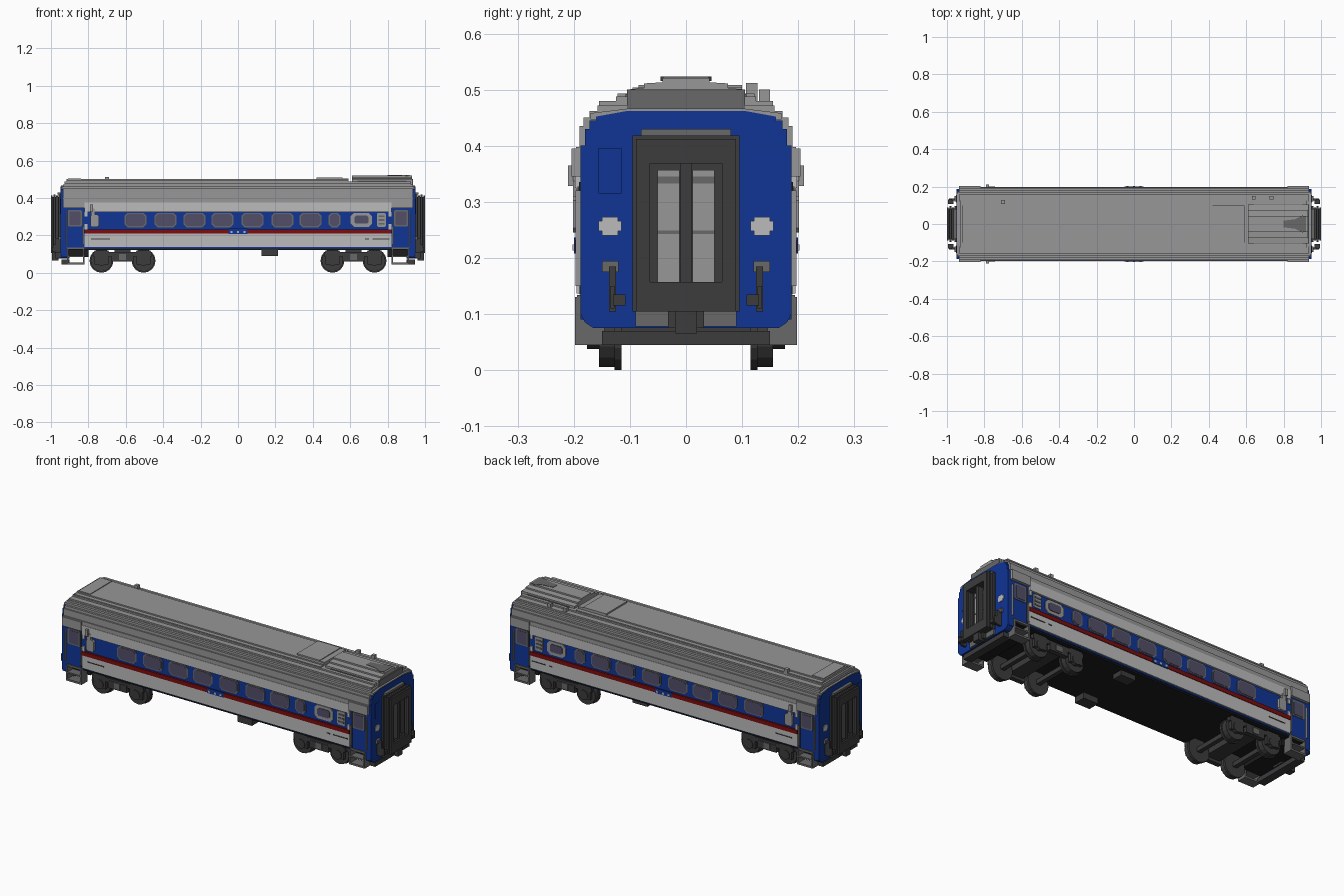
import bpy, bmesh, math
from mathutils import Matrix

cube = bpy.data.objects.get("Cube")
if cube:
    bpy.data.objects.remove(cube, do_unlink=True)


def material(name, r, g, b):
    m = bpy.data.materials.new(name)
    m.use_nodes = True
    m.diffuse_color = (r, g, b, 1)
    m.node_tree.nodes["Principled BSDF"].inputs["Base Color"].default_value = (r, g, b, 1)
    return m


SILVER = material("silver", 0.50, 0.50, 0.50)
ROOF = material("roof grey", 0.31, 0.31, 0.31)
MID = material("mid grey", 0.14, 0.14, 0.14)
DARK = material("dark grey", 0.045, 0.045, 0.045)
BLACK = material("underside black", 0.012, 0.012, 0.012)
BLUE = material("blue", 0.005, 0.035, 0.30)
RED = material("red", 0.20, 0.004, 0.004)
GLASS = material("window glass", 0.085, 0.075, 0.14)


def finish(name, bm, mat):
    bmesh.ops.recalc_face_normals(bm, faces=bm.faces)
    me = bpy.data.meshes.new(name)
    bm.to_mesh(me)
    bm.free()
    me.materials.append(mat)
    ob = bpy.data.objects.new(name, me)
    bpy.context.collection.objects.link(ob)
    return ob


def signs(mirror):
    return [(sx, sy) for sx in ((1, -1) if "x" in mirror else (1,))
            for sy in ((1, -1) if "y" in mirror else (1,))]


def boxes(name, mat, items, mirror=""):
    """Boxes given as x0, x1, y0, y1, z0, z1, repeated by mirroring."""
    bm = bmesh.new()
    for x0, x1, y0, y1, z0, z1 in items:
        for sx, sy in signs(mirror):
            m = Matrix.Translation((sx * (x0 + x1) / 2, sy * (y0 + y1) / 2, (z0 + z1) / 2))
            m = m @ Matrix.Diagonal((abs(x1 - x0), abs(y1 - y0), abs(z1 - z0), 1))
            bmesh.ops.create_cube(bm, size=1, matrix=m)
    return finish(name, bm, mat)


def prism(bm, pts, to3d, a, b):
    """Outline of 2D points, swept from a to b."""
    lo = [bm.verts.new(to3d(u, v, a)) for u, v in pts]
    hi = [bm.verts.new(to3d(u, v, b)) for u, v in pts]
    n = len(pts)
    bm.faces.new(lo)
    bm.faces.new(hi[::-1])
    for i in range(n):
        bm.faces.new((lo[i], lo[(i + 1) % n], hi[(i + 1) % n], hi[i]))


def section(name, mat, half, spans):
    """Half cross-section (y, z), mirrored in y and swept along x."""
    pts = half + [(-y, z) for y, z in reversed(half)]
    bm = bmesh.new()
    for a, b in spans:
        prism(bm, pts, lambda u, v, w: (w, u, v), a, b)
    return finish(name, bm, mat)


def side_plates(name, mat, rects, y0, y1, cut, mirror="y"):
    """Cut-corner plates on the side walls, given as x centre, width, z0, z1."""
    bm = bmesh.new()
    for xc, w, z0, z1 in rects:
        a, b, c = xc - w / 2, xc + w / 2, cut
        pts = [(a + c, z0), (b - c, z0), (b, z0 + c), (b, z1 - c),
               (b - c, z1), (a + c, z1), (a, z1 - c), (a, z0 + c)]
        for sx, sy in signs(mirror):
            prism(bm, [(sx * u, v) for u, v in pts],
                  lambda u, v, t: (u, sy * t, v), y0, y1)
    return finish(name, bm, mat)


# Body shell and floor
boxes("body_shell", BLUE, [(-0.93, 0.93, -0.188, 0.188, 0.13, 0.40)])
boxes("underfloor", BLACK, [(-0.92, 0.92, -0.182, 0.182, 0.122, 0.13)])
boxes("vestibule_floor", BLACK, [(0.80, 0.925, -0.15, 0.15, 0.085, 0.125)], "x")
end_half = [(0.165, 0.075), (0.18, 0.085), (0.188, 0.10), (0.188, 0.40), (0.18, 0.40), (0.18, 0.43),
            (0.172, 0.43), (0.172, 0.445), (0.16, 0.445), (0.16, 0.452), (0.105, 0.462)]
section("end_wall", BLUE, end_half, [(0.915, 0.948), (-0.948, -0.915)])

# Stepped roof
lower = [(0.196, 0.375), (0.196, 0.398), (0.190, 0.398), (0.190, 0.435), (0.183, 0.435),
         (0.183, 0.45), (0.172, 0.45), (0.172, 0.462), (0.158, 0.462), (0.158, 0.472), (0.14, 0.472)]
section("roof_lower", ROOF, lower, [(-0.935, 0.935)])
section("roof_middle", ROOF, [(0.155, 0.46), (0.155, 0.48), (0.125, 0.48), (0.125, 0.488), (0.10, 0.488)],
        [(-0.928, 0.925)])
section("roof_crown", ROOF, [(0.122, 0.48), (0.122, 0.493), (0.10, 0.493), (0.10, 0.50)], [(-0.918, 0.59)])
section("roof_end_rim", ROOF, [(0.17, 0.447), (0.17, 0.458), (0.105, 0.466)],
        [(0.93, 0.946), (-0.946, -0.93)])
boxes("roof_hatch", ROOF, [(0.42, 0.56, -0.085, 0.10, 0.49, 0.508),
                           (0.56, 0.59, -0.085, 0.10, 0.49, 0.504),
                           (-0.91, -0.84, -0.095, 0.095, 0.49, 0.504)])
boxes("roof_nub", ROOF, [(0.63, 0.65, 0.13, 0.15, 0.47, 0.50), (0.725, 0.745, 0.13, 0.15, 0.47, 0.50),
                         (-0.71, -0.69, 0.107, 0.127, 0.48, 0.512)])

# Raised equipment box on the roof
section("roof_box", ROOF, [(0.105, 0.46), (0.105, 0.50), (0.075, 0.503), (0.075, 0.511),
                           (0.042, 0.513), (0.042, 0.521)], [(0.61, 0.93)])
boxes("roof_box_end", MID, [(0.93, 0.936, -0.105, 0.105, 0.462, 0.50)])
boxes("roof_box_grille", MID, [(0.64, 0.90, 0.10, 0.108, 0.472, 0.492)], "y")
bm = bmesh.new()
prism(bm, [(0.80, -0.018), (0.86, -0.025), (0.90, -0.045), (0.92, -0.04),
           (0.92, 0.04), (0.90, 0.045), (0.86, 0.025), (0.80, 0.018)],
      lambda u, v, w: (u, v, w), 0.515, 0.523)
finish("roof_exhaust", bm, MID)

# Side panels and stripe
boxes("lower_side_panel", SILVER, [(-0.82, 0.82, 0.187, 0.195, 0.137, 0.21)], "y")
boxes("upper_side_panel", SILVER, [(-0.82, 0.82, 0.187, 0.198, 0.325, 0.376)], "y")
boxes("side_panel_end", SILVER, [(0.805, 0.82, 0.187, 0.195, 0.30, 0.33),
                                 (0.805, 0.82, 0.187, 0.195, 0.232, 0.26)], "xy")
boxes("red_stripe", RED, [(-0.82, 0.82, 0.187, 0.198, 0.21, 0.232)], "y")
boxes("stripe_badge", BLUE, [(-0.05, 0.05, 0.196, 0.200, 0.208, 0.236)], "y")
boxes("stripe_badge_dot", SILVER, [(x - 0.006, x + 0.006, 0.199, 0.202, 0.213, 0.224)
                                   for x in (-0.035, 0, 0.035)], "y")
boxes("side_number_plate", DARK, [(-0.785, -0.685, 0.194, 0.197, 0.178, 0.183),
                                  (0.68, 0.70, 0.194, 0.197, 0.178, 0.183),
                                  (0.72, 0.81, 0.194, 0.197, 0.178, 0.183)], "y")
boxes("vestibule_eave", ROOF, [(0.82, 0.935, 0.187, 0.204, 0.345, 0.395)], "xy")

# Passenger windows
wins = [(x, 0.104, 0.249, 0.314) for x in (-0.548, -0.388, -0.233, -0.083, 0.078, 0.238, 0.388)]
wins.append((0.516, 0.05, 0.249, 0.314))
side_plates("window_frame", MID, [(x, w + 0.014, a - 0.006, b + 0.006) for x, w, a, b in wins],
            0.187, 0.191, 0.016)
side_plates("window_glass", GLASS, wins, 0.188, 0.193, 0.014)
side_plates("service_window_frame", ROOF, [(0.66, 0.115, 0.245, 0.32)], 0.187, 0.193, 0.018)
side_plates("service_window_glass", GLASS, [(0.66, 0.075, 0.262, 0.305)], 0.188, 0.196, 0.008)
side_plates("vent_panel", ROOF, [(0.767, 0.048, 0.245, 0.32)], 0.187, 0.193, 0.006)
boxes("vent_slat", MID, [(0.75, 0.784, 0.19, 0.196, z, z + 0.009) for z in (0.257, 0.277, 0.297)], "y")
side_plates("side_lamp_plate", ROOF, [(-0.767, 0.045, 0.245, 0.31), (-0.775, 0.022, 0.30, 0.345)],
            0.187, 0.201, 0.008)
boxes("side_lamp", ROOF, [(-0.79, -0.775, 0.195, 0.21, 0.328, 0.365)], "y")

# Vestibule doors, handrails and steps
side_plates("door_window_frame", MID, [(0.872, 0.075, 0.248, 0.335)], 0.187, 0.191, 0.005, "xy")
side_plates("door_window", GLASS, [(0.872, 0.058, 0.256, 0.327)], 0.188, 0.193, 0.004, "xy")
boxes("door_seam", DARK, [(x, x + 0.004, 0.187, 0.190, 0.135, 0.335) for x in (0.828, 0.915)], "xy")
boxes("door_handrail", ROOF, [(0.823, 0.828, 0.187, 0.197, 0.15, 0.25),
                              (0.921, 0.926, 0.187, 0.197, 0.15, 0.32)], "xy")
boxes("step_side", MID, [(0.82, 0.828, 0.145, 0.198, 0.045, 0.13),
                         (0.907, 0.915, 0.145, 0.198, 0.045, 0.13)], "xy")
boxes("step_tread", MID, [(0.82, 0.915, 0.145, 0.198, 0.045, 0.055),
                          (0.82, 0.915, 0.145, 0.196, 0.085, 0.093),
                          (0.82, 0.915, 0.145, 0.194, 0.123, 0.134)], "xy")
boxes("door_skirt", BLUE, [(0.915, 0.94, 0.15, 0.188, 0.09, 0.14)], "xy")

# Gangway bellows with recessed end door
rings = []
for i in range(4):
    x, g = 0.95 + 0.0135 * i, 0.006 * (i % 2)
    y, t = 0.095 - g, 0.418 - g
    rings += [(x, x + 0.0095, 0.064, y, 0.105, t)]
boxes("gangway_post", DARK, rings, "xy")
boxes("gangway_lintel", DARK, [(x0, x1, -y1, y1, 0.368, t) for x0, x1, y0, y1, z, t in rings], "x")
boxes("gangway_sill", DARK, [(x0, x1, -y1 + 0.008, y1 - 0.008, 0.105, 0.157)
                             for x0, x1, y0, y1, z, t in rings], "x")
boxes("gangway_core", BLACK, [(0.945, 0.994, 0.066, 0.084, 0.115, 0.405)], "xy")
boxes("gangway_core_top", BLACK, [(0.945, 0.994, -0.084, 0.084, 0.372, 0.405),
                                  (0.945, 0.994, -0.08, 0.08, 0.115, 0.153)], "x")
boxes("end_door", DARK, [(0.94, 0.955, -0.07, 0.07, 0.15, 0.375)], "x")
boxes("end_door_panel", ROOF, [(0.953, 0.960, 0.012, 0.051, 0.157, 0.357)], "xy")
boxes("end_door_rail", MID, [(0.958, 0.962, 0.012, 0.051, 0.333, 0.345),
                             (0.958, 0.962, 0.012, 0.051, 0.243, 0.249)], "xy")
boxes("end_door_post", DARK, [(0.95, 0.985, -0.010, 0.010, 0.15, 0.37)], "x")
boxes("gangway_canopy", MID, [(0.945, 0.965, -0.08, 0.08, 0.418, 0.43)], "x")
boxes("buffer_plate", MID, [(0.945, 0.958, -0.09, 0.09, 0.078, 0.122)], "x")

# Coupler, hoses and end fittings
boxes("coupler", DARK, [(0.90, 0.975, -0.032, 0.032, 0.075, 0.115), (0.96, 0.995, -0.02, 0.02, 0.065, 0.126)], "x")
boxes("end_beam", DARK, [(0.90, 0.945, -0.15, 0.15, 0.045, 0.07)], "x")
boxes("jumper_hose", DARK, [(0.945, 0.975, 0.125, 0.137, 0.105, 0.185), (0.965, 0.995, 0.108, 0.13, 0.115, 0.135),
                            (0.965, 0.99, 0.127, 0.135, 0.11, 0.15)], "xy")
boxes("hose_socket", MID, [(0.945, 0.96, 0.12, 0.15, 0.175, 0.195)], "xy")
boxes("end_badge", SILVER, [(0.946, 0.952, 0.115, 0.156, 0.248, 0.266),
                            (0.946, 0.952, 0.121, 0.150, 0.240, 0.273)], "xy")
boxes("end_hatch", BLUE, [(0.946, 0.951, -0.156, -0.115, 0.315, 0.396)], "x")

# Bogies
AXLES = (0.505, 0.73)
bm = bmesh.new()
hub = bmesh.new()
for ax in AXLES:
    for sx, sy in signs("xy"):
        for target, r, y, depth in ((bm, 0.058, 0.14, 0.03), (bm, 0.064, 0.121, 0.012), (hub, 0.026, 0.164, 0.024)):
            m = Matrix.Translation((sx * ax, sy * y, 0.064)) @ Matrix.Rotation(math.pi / 2, 4, "X")
            bmesh.ops.create_cone(target, cap_ends=True, segments=16, radius1=r, radius2=r, depth=depth, matrix=m)
finish("wheel", bm, DARK)
finish("axle_box", hub, DARK)
boxes("axle", DARK, [(a - 0.012, a + 0.012, -0.13, 0.13, 0.052, 0.076) for a in AXLES], "x")
boxes("bogie_side_frame", DARK, [(0.46, 0.775, 0.148, 0.172, 0.088, 0.112), (0.56, 0.675, 0.148, 0.174, 0.06, 0.10)]
      + [(a - 0.038, a + 0.038, 0.150, 0.172, 0.045, 0.118) for a in AXLES], "xy")
boxes("bogie_bolster", DARK, [(0.575, 0.66, -0.15, 0.15, 0.075, 0.124)], "x")
boxes("bogie_spring", MID, [(0.60, 0.635, 0.17, 0.178, 0.068, 0.10)], "xy")

# Underfloor equipment boxes
boxes("equipment_box", DARK, [(0.125, 0.215, -0.185, -0.12, 0.09, 0.125), (0.125, 0.215, 0.10, 0.16, 0.095, 0.125)])
